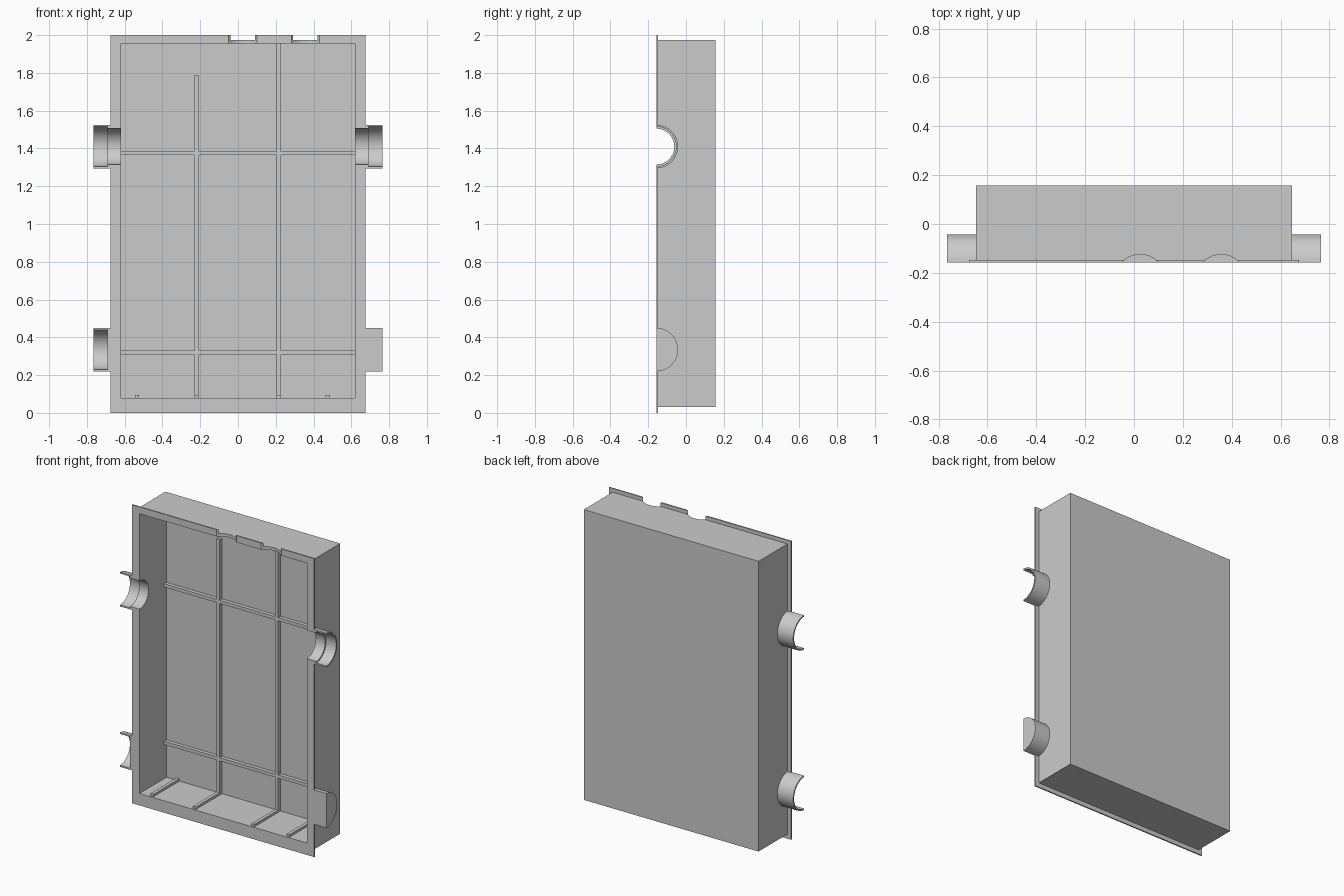
import bpy, bmesh, math
from mathutils import Matrix, Vector

cube = bpy.data.objects.get("Cube")
if cube:
    bpy.data.objects.remove(cube, do_unlink=True)

FRONT, BACK = -0.157, 0.157
FLOOR = 0.128                    # inner face of the back panel
SIDE, LOW, HIGH = 0.62, 0.08, 1.955   # cavity limits
PORT_Z = (0.335, 1.41)
RIB_X = (-0.219, 0.215)
RIB_Z = (0.32, 1.375)


def finish(name, bm):
    bmesh.ops.recalc_face_normals(bm, faces=bm.faces)
    mesh = bpy.data.meshes.new(name)
    bm.to_mesh(mesh)
    bm.free()
    obj = bpy.data.objects.new(name, mesh)
    bpy.context.collection.objects.link(obj)
    return obj


def box(name, x, y, z):
    bm = bmesh.new()
    bmesh.ops.create_cube(bm, size=1)
    lo, hi = Vector((x[0], y[0], z[0])), Vector((x[1], y[1], z[1]))
    bm.transform(Matrix.Translation((lo + hi) / 2) @ Matrix.Diagonal((*(hi - lo), 1)))
    return finish(name, bm)


def cylinder(name, radius, length, centre, axis, half=False):
    bm = bmesh.new()
    bmesh.ops.create_cone(bm, cap_ends=True, segments=64, radius1=radius,
                          radius2=radius, depth=length)
    turn = Vector((0, 0, 1)).rotation_difference(Vector(axis)).to_matrix().to_4x4()
    bm.transform(Matrix.Translation(centre) @ turn)
    if half:
        geom = bm.verts[:] + bm.edges[:] + bm.faces[:]
        cut = bmesh.ops.bisect_plane(bm, geom=geom, plane_co=(0, FRONT, 0),
                                     plane_no=(0, -1, 0), clear_outer=True)
        rim = [e for e in bm.edges if e.is_boundary]
        bmesh.ops.holes_fill(bm, edges=rim)
    return finish(name, bm)


def combine(target, other, operation):
    mod = target.modifiers.new("boolean", 'BOOLEAN')
    mod.operation, mod.solver, mod.object = operation, 'EXACT', other
    bpy.context.view_layer.objects.active = target
    bpy.ops.object.modifier_apply(modifier=mod.name)
    bpy.data.objects.remove(other, do_unlink=True)


# Tray with its thin front flange
tray = box("tray", (-0.648, 0.648), (FRONT, BACK), (0.03, 1.975))
combine(tray, box("flange", (-0.675, 0.675), (FRONT, -0.148), (0, 2)), 'UNION')

# Half-round side ports
for side in (-1, 1):
    for z in PORT_Z:
        combine(tray, cylinder("port", 0.115, 0.13, (side * 0.70, FRONT, z),
                               (1, 0, 0), half=True), 'UNION')

# Hollow interior, stepped port bores and top notches
combine(tray, box("cavity", (-SIDE, SIDE), (-0.3, FLOOR), (LOW, HIGH)), 'DIFFERENCE')
for side in (-1, 1):
    for z in PORT_Z:
        for radius, start in ((0.095, 0.58), (0.105, 0.69)):
            combine(tray, cylinder("bore", radius, 0.82 - start,
                                   (side * (start + 0.82) / 2, FRONT, z), (1, 0, 0)),
                    'DIFFERENCE')
for x in (0.025, 0.357):
    combine(tray, cylinder("notch", 0.104, 0.2, (x, -0.229, 2), (0, 0, 1)), 'DIFFERENCE')

bpy.ops.object.select_all(action='DESELECT')
tray.select_set(True)
bpy.context.view_layer.objects.active = tray
bpy.ops.object.shade_smooth_by_angle(angle=math.radians(30))

# Stiffening ribs on the back panel, with round bosses where they cross
W, TOP, SINK = 0.011, FLOOR - 0.025, FLOOR + 0.005
for x, end in zip(RIB_X, (1.79, HIGH)):
    box("vertical_rib", (x - W, x + W), (TOP, SINK), (LOW, end))
for z in RIB_Z:
    box("horizontal_rib", (-SIDE, SIDE), (TOP, SINK), (z - W, z + W))
    for x in RIB_X:
        cylinder("rib_boss", 0.017, SINK - TOP, (x, (TOP + SINK) / 2, z), (0, 1, 0))

# Low ribs running front to back along the bottom wall
for x in (-0.535, *RIB_X, 0.475):
    box("bottom_rib", (x - W, x + W), (FRONT + 0.01, FLOOR), (LOW - 0.005, LOW + 0.016))
